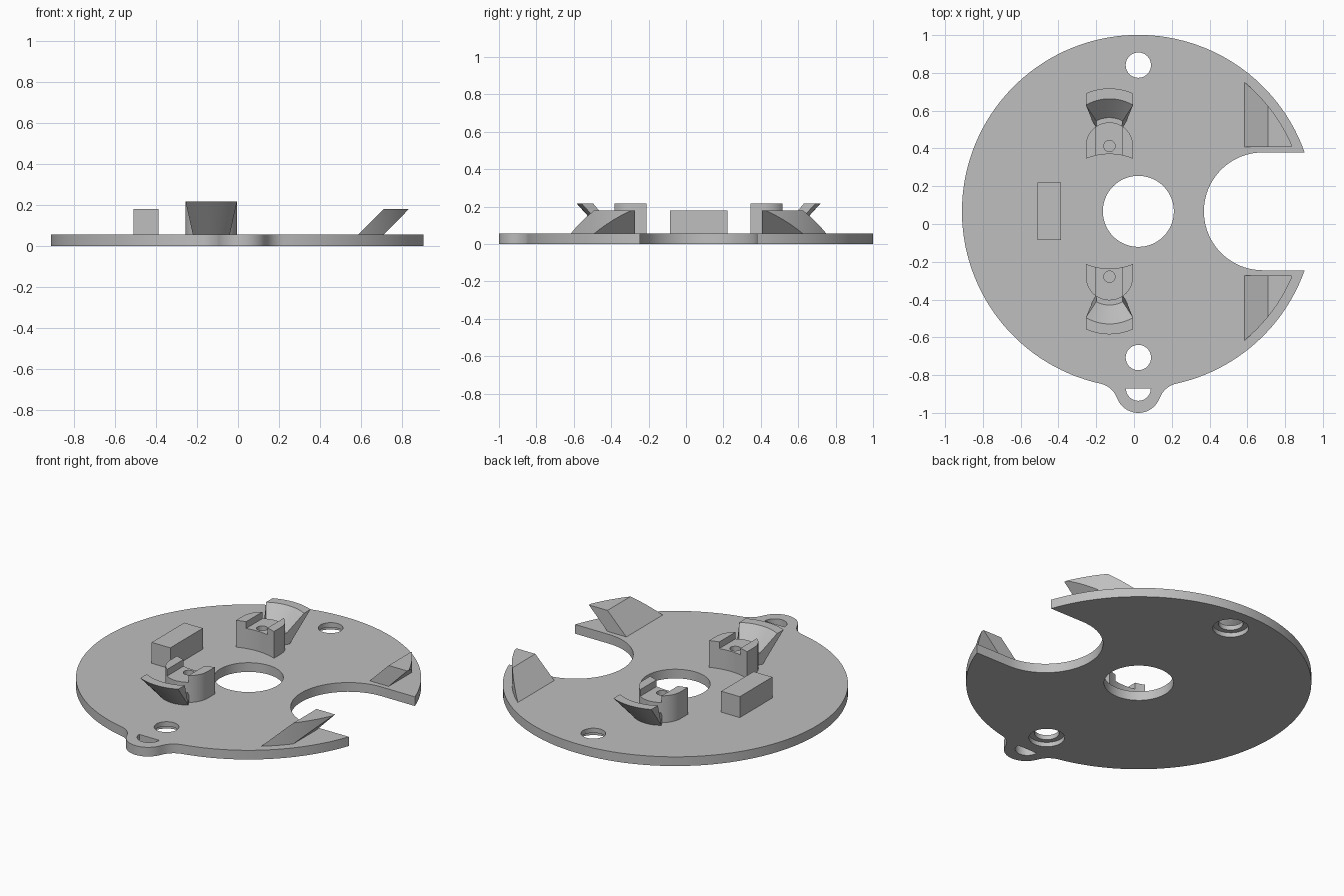
import bpy, bmesh
from math import sin, cos, asin, radians, degrees

cube = bpy.data.objects.get("Cube")
if cube:
    bpy.data.objects.remove(cube, do_unlink=True)

CX, CY = 0.023, 0.067      # disc axis
TOP = 0.055                # plate thickness
R = 0.934                  # disc radius

gray = bpy.data.materials.new("plain gray")
gray.use_nodes = True
color = (0.52, 0.52, 0.52, 1)
gray.diffuse_color = color
gray.node_tree.nodes["Principled BSDF"].inputs["Base Color"].default_value = color


def arc(x, y, r, a0, a1, n):
    """Points on an arc, angles in degrees."""
    angles = [radians(a0 + (a1 - a0) * i / n) for i in range(n + 1)]
    return [(x + r * cos(a), y + r * sin(a)) for a in angles]


def loft(name, rings):
    """Closed solid through rings of equal length, given relative to the disc axis."""
    bm = bmesh.new()
    loops = [[bm.verts.new((x + CX, y + CY, z)) for x, y, z in ring] for ring in rings]
    for a, b in zip(loops, loops[1:]):
        for i in range(len(a)):
            j = (i + 1) % len(a)
            bm.faces.new((a[i], a[j], b[j], b[i]))
    bm.faces.new(loops[0])
    bm.faces.new(loops[-1])
    bmesh.ops.recalc_face_normals(bm, faces=bm.faces)
    mesh = bpy.data.meshes.new(name)
    bm.to_mesh(mesh)
    bm.free()
    mesh.materials.append(gray)
    obj = bpy.data.objects.new(name, mesh)
    bpy.context.collection.objects.link(obj)
    return obj


def prism(name, points, z0, z1):
    return loft(name, [[(x, y, z) for x, y in points] for z in (z0, z1)])


def disc(name, x, y, r, z0, z1, n=48):
    return prism(name, arc(x, y, r, 0, 360, n)[:-1], z0, z1)


def box(name, x0, x1, y0, y1, z0, z1):
    return prism(name, [(x0, y0), (x1, y0), (x1, y1), (x0, y1)], z0, z1)


def activate(obj):
    bpy.ops.object.select_all(action='DESELECT')
    obj.select_set(True)
    bpy.context.view_layer.objects.active = obj


def boolean(obj, cutters, operation='DIFFERENCE'):
    activate(obj)
    for cutter in cutters:
        cutter.hide_render = True
        mod = obj.modifiers.new("cut", 'BOOLEAN')
        mod.operation, mod.solver, mod.object = operation, 'EXACT', cutter
        bpy.ops.object.modifier_apply(modifier=mod.name)
        bpy.data.objects.remove(cutter, do_unlink=True)


def smooth(obj):
    activate(obj)
    bpy.ops.object.shade_smooth_by_angle(angle=radians(30))


# Base plate: disc with a round-ended side notch and a filleted front tab
NOTCH = 0.312
tip = degrees(asin(NOTCH / R))
join = 12.4
fx, fy, fr = 0.2263, -1.0294, 0.12
outline = arc(0, 0, R, tip, 270 - join, 90)
outline += arc(-fx, fy, fr, 90 - join, 20, 10)[1:]
outline += arc(0, -0.947, 0.12, 200, 340, 20)[1:]
outline += arc(fx, fy, fr, 160, 90 + join, 10)[1:]
outline += arc(0, 0, R, 270 + join, 360 - tip, 24)[1:]
outline += arc(0.659, 0, NOTCH, 270, 90, 40)
plate = prism("base_plate", outline, 0, TOP)

# Centre hole, counterbored screw holes and the half-round tab slot
cutters = [disc("centre_cutter", 0, 0, 0.188, -0.1, 0.2, 64)]
for side in (1, -1):
    cutters.append(disc("screw_cutter", 0, 0.774 * side, 0.067, -0.1, 0.2))
    cutters.append(disc("counterbore_cutter", 0, 0.774 * side, 0.097, -0.1, 0.027))
cutters.append(prism("slot_cutter", arc(0, -0.937, 0.066, 180, 360, 20), -0.1, 0.2))
boolean(plate, cutters)
smooth(plate)

# Rectangular stop block
box("stop_block", -0.533, -0.41, -0.153, 0.154, TOP, 0.18)

PX, PY = -0.153, 0.346     # post axis
# Scoop section: radius, height, half width
SECTION = [(0.305, 0.215, 0.125), (0.25, 0.215, 0.125), (0.15, 0.115, 0.07),
           (0.11, 0.115, 0.065), (0.11, TOP, 0.065), (0.16, TOP, 0.09)]

for side, label in ((1, "back"), (-1, "front")):
    # Leaning wedge trimmed to a circle near the rim
    lean = [(0.562, TOP), (0.687, TOP), (0.81, 0.18), (0.687, 0.18)]
    wedge = loft(label + "_wedge", [[(x, y * side, z) for x, z in lean] for y in (0.34, 0.95)])
    boolean(wedge, [disc("wedge_trim", 0, 0, 0.885, -0.1, 0.4, 128)], 'INTERSECT')
    smooth(wedge)

    # Round-backed post with a hollow inner face, channel and pin hole
    shape = arc(0, 0, 0.125, 0, 180, 32) + arc(0, -0.373, 0.33, 112.3, 67.7, 12)
    post = prism(label + "_post", [(PX + x, (PY + y) * side) for x, y in shape], TOP, 0.215)
    boolean(post, [
        box("channel_cutter", PX - 0.07, PX + 0.07, PY * side - 0.3, PY * side + 0.3, 0.175, 0.3),
        disc("pin_cutter", PX, PY * side, 0.03, 0.09, 0.3, 24)])
    smooth(post)

    # Flared scoop behind the post
    rings = []
    for i in range(13):
        t = i / 6 - 1
        ring = []
        for r, z, w in SECTION:
            a = asin(w / r) * t
            ring.append((PX + r * sin(a), (PY + r * cos(a)) * side, z))
        rings.append(ring)
    smooth(loft(label + "_scoop", rings))
